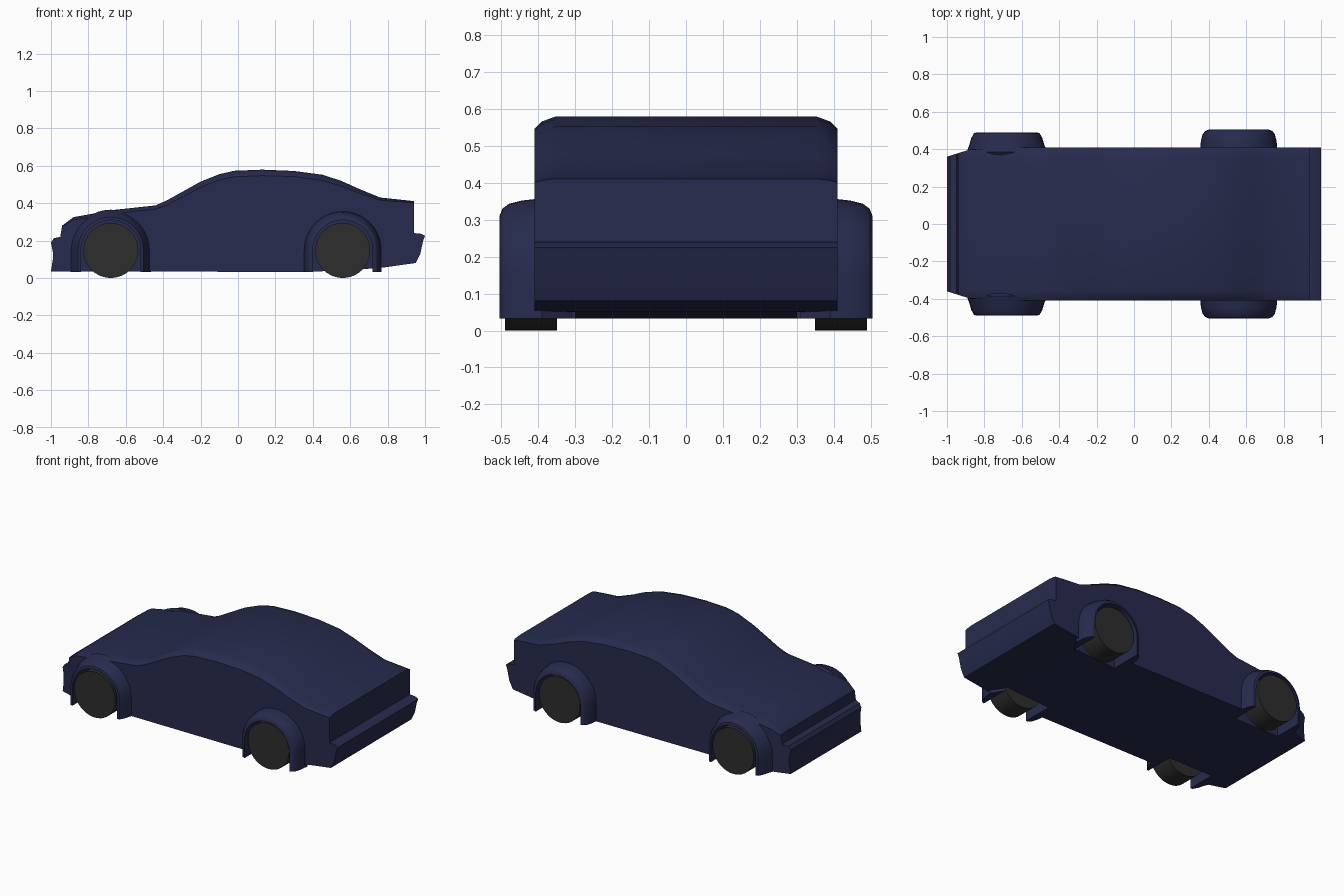
import bpy, bmesh, math

if "Cube" in bpy.data.objects:
    bpy.data.objects.remove(bpy.data.objects["Cube"])


def paint(name, rgb):
    m = bpy.data.materials.new(name)
    m.diffuse_color = (*rgb, 1)
    m.use_nodes = True
    m.node_tree.nodes["Principled BSDF"].inputs["Base Color"].default_value = m.diffuse_color
    return m


NAVY = paint("navy_paint", (0.02, 0.024, 0.075))
RUBBER = paint("dark_rubber", (0.027, 0.027, 0.027))


def make(name, verts, faces, mat=None):
    me = bpy.data.meshes.new(name)
    me.from_pydata(verts, [], faces)
    bm = bmesh.new()
    bm.from_mesh(me)
    bmesh.ops.recalc_face_normals(bm, faces=bm.faces)
    bmesh.ops.triangulate(bm, faces=[f for f in bm.faces if len(f.verts) > 4])
    bm.to_mesh(me)
    bm.free()
    ob = bpy.data.objects.new(name, me)
    bpy.context.collection.objects.link(ob)
    if mat:
        me.materials.append(mat)
    return ob


def activate(ob):
    bpy.ops.object.select_all(action='DESELECT')
    ob.select_set(True)
    bpy.context.view_layer.objects.active = ob


def smooth(ob, deg=28):
    activate(ob)
    bpy.ops.object.shade_smooth_by_angle(angle=math.radians(deg))


def mirror(ob):
    m = ob.modifiers.new("mirror", 'MIRROR')
    m.use_axis = (False, True, False)


def loft(name, rings, closed_section=False, mat=None):
    """Skin equal-length sections; cap the two ends."""
    n = len(rings[0])
    verts = [p for r in rings for p in r]
    faces = [(i * n + j, i * n + (j + 1) % n, (i + 1) * n + (j + 1) % n, (i + 1) * n + j)
             for i in range(len(rings) - 1) for j in range(n)]
    faces += [tuple(range(n))[::-1], tuple(range((len(rings) - 1) * n, len(rings) * n))]
    return make(name, verts, faces, mat)


def arch(cx, r, floor, steps=20):
    """Upside-down U around a wheel centre: (x, z) points."""
    pts = [(cx + r * math.cos(math.pi * i / steps), 0.15 + r * math.sin(math.pi * i / steps))
           for i in range(steps + 1)]
    return [(cx + r, floor)] + pts + [(cx - r, floor)]


# Body side profile: x, z, and how far the shoulder drops at the side
top = [(-0.95, 0.22, 0), (-0.94, 0.28, .005), (-0.88, 0.325, .015), (-0.67, 0.363, .02),
       (-0.44, 0.388, .02), (-0.38, 0.415, .025), (-0.2, 0.515, .03), (-0.1, 0.555, .03),
       (-0.02, 0.573, .032), (0.13, 0.579, .032), (0.3, 0.572, .03), (0.45, 0.552, .03),
       (0.55, 0.52, .028), (0.65, 0.475, .022), (0.76, 0.43, .014), (0.94, 0.411, .01)]
tail = [(0.94, 0.24), (0.98, 0.236), (1.0, 0.225), (0.99, 0.2), (0.975, 0.13), (0.95, 0.08),
        (0.75, 0.052), (0.38, 0.032)]
nose = [(-0.84, 0.035), (-1.0, 0.035), (-0.99, 0.1), (-0.99, 0.14), (-1.0, 0.19), (-0.985, 0.212)]
profile = top + [(x, z, 0) for x, z in tail + nose]


def half_width(x):
    if x > -0.5:
        return 0.41
    return 0.36 + 0.05 * min(1, (x + 1) / 0.16)


rings = []
for side, inset in ((-1, 0), (-1, 0.02), (-1, 0.055), (1, 0.055), (1, 0.02), (1, 0)):
    k = {0: 1.0, 0.02: 0.4, 0.055: 0.0}[inset]
    rings.append([(x, side * (half_width(x) - inset), z - d * k) for x, z, d in profile])
body = loft("car_body", rings, mat=NAVY)

AXLES = (("front", -0.68, 0.49), ("rear", 0.56, 0.505))

# Wheel wells cut out of the body
for end, cx, yo in AXLES:
    u = arch(cx, 0.16, -0.05)
    cutter = loft(end + "_well_cutter", [[(x, y, z) for x, z in u] for y in (0.3, 0.6)])
    mirror(cutter)
    cutter.hide_render = True
    b = body.modifiers.new("well", 'BOOLEAN')
    b.operation, b.object, b.solver = 'DIFFERENCE', cutter, 'EXACT'
    activate(body)
    bpy.ops.object.modifier_apply(modifier=b.name)
    bpy.data.objects.remove(cutter)
smooth(body)

for end, cx, yo in AXLES:
    # Flared fender: rounded section swept over the wheel arch
    if end == "front":
        section = [(0.16, 0.31), (0.16, yo), (0.175, yo - 0.004), (0.19, yo - 0.03),
                   (0.2, yo - 0.065), (0.215, 0.385)]
    else:
        section = [(0.16, 0.31), (0.16, yo), (0.18, yo - 0.008), (0.193, yo - 0.025),
                   (0.202, yo - 0.06), (0.208, 0.39)]
    curves = [arch(cx, r, 0.033) for r, y in section]
    fender = loft(end + "_fenders",
                  [[(c[i][0], s[1], c[i][1]) for c, s in zip(curves, section)]
                   for i in range(len(curves[0]))], mat=NAVY)
    mirror(fender)
    smooth(fender)

    # Plain solid wheels
    for name, s in (("right", -1), ("left", 1)):
        bpy.ops.mesh.primitive_cylinder_add(vertices=40, radius=0.147, depth=0.14,
                                            location=(cx, s * 0.42, 0.147),
                                            rotation=(math.pi / 2, 0, 0))
        wheel = bpy.context.object
        wheel.name = end + "_" + name + "_wheel"
        wheel.data.materials.append(RUBBER)
        smooth(wheel)
